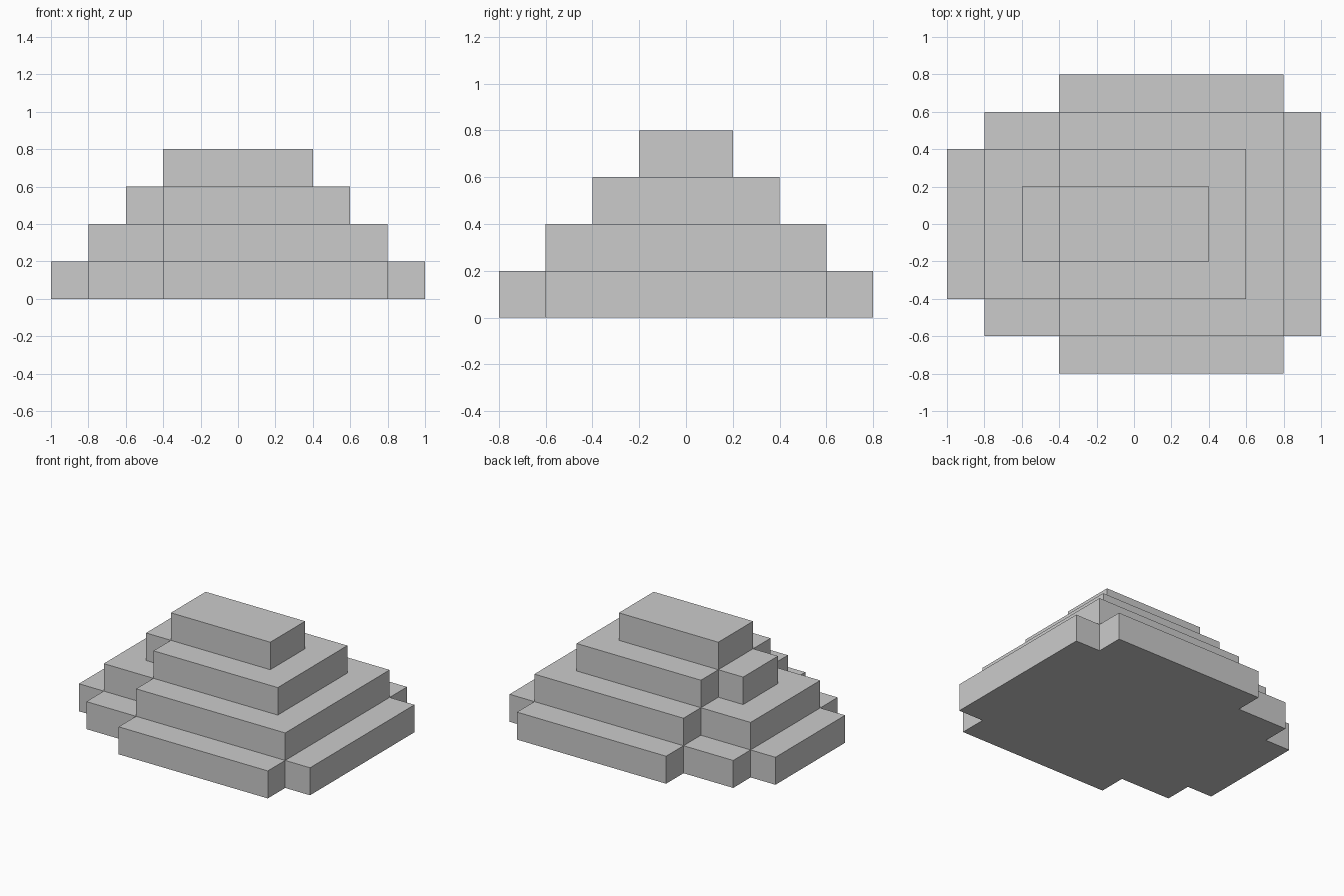
import bpy
import bmesh

if "Cube" in bpy.data.objects:
    bpy.data.objects.remove(bpy.data.objects["Cube"])

STEP = 0.2  # height of every tier


def tier(name, level, half_outline):
    """Extrude an outline given on its +y side and mirrored to -y."""
    outline = half_outline + [(x, -y) for x, y in reversed(half_outline)]
    z = level * STEP
    bm = bmesh.new()
    base = bm.faces.new([bm.verts.new((x, y, z)) for x, y in outline])
    top = bmesh.ops.extrude_face_region(bm, geom=[base])["geom"]
    bmesh.ops.translate(bm, vec=(0, 0, STEP),
                        verts=[g for g in top if isinstance(g, bmesh.types.BMVert)])
    bmesh.ops.recalc_face_normals(bm, faces=bm.faces)
    mesh = bpy.data.meshes.new(name)
    bm.to_mesh(mesh)
    bm.free()
    bpy.context.collection.objects.link(bpy.data.objects.new(name, mesh))


# Ground tier, stepped at both ends
tier("base_tier", 0, [(-1, 0.4), (-0.8, 0.4), (-0.8, 0.6), (-0.4, 0.6),
                      (-0.4, 0.8), (0.8, 0.8), (0.8, 0.6), (1, 0.6)])
# Middle tiers, each with a narrower block on the left
tier("second_tier", 1, [(-0.8, 0.4), (-0.4, 0.4), (-0.4, 0.6), (0.8, 0.6)])
tier("third_tier", 2, [(-0.6, 0.2), (-0.4, 0.2), (-0.4, 0.4), (0.6, 0.4)])
# Plain top block
tier("top_block", 3, [(-0.4, 0.2), (0.4, 0.2)])
